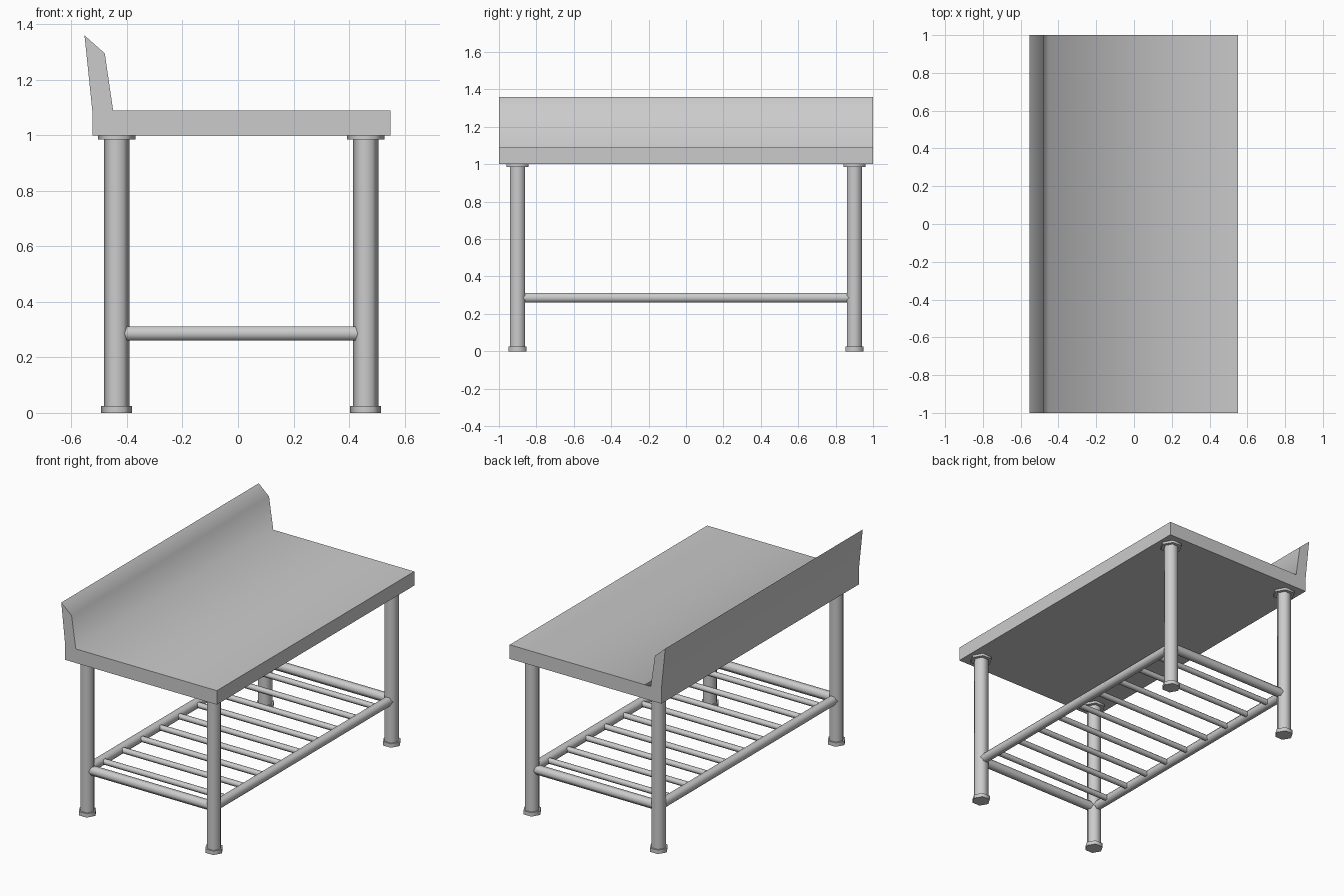
import bpy, bmesh, math
from mathutils import Vector, Matrix

if "Cube" in bpy.data.objects:
    bpy.data.objects.remove(bpy.data.objects["Cube"])

LEG_X = (-0.437, 0.46)
LEG_Y = 0.9
SHELF_Z = 0.286


def finish(name, bm, angle):
    bmesh.ops.recalc_face_normals(bm, faces=bm.faces)
    me = bpy.data.meshes.new(name)
    bm.to_mesh(me)
    bm.free()
    ob = bpy.data.objects.new(name, me)
    bpy.context.collection.objects.link(ob)
    bpy.ops.object.select_all(action='DESELECT')
    bpy.context.view_layer.objects.active = ob
    ob.select_set(True)
    bpy.ops.object.shade_smooth_by_angle(angle=math.radians(angle))
    return ob


def hex_bar(bm, a, b, r, spin=0.0):
    """Six-sided bar from a to b."""
    a, b = Vector(a), Vector(b)
    d = b - a
    rot = d.to_track_quat('Z', 'Y').to_matrix().to_4x4()
    m = Matrix.Translation((a + b) / 2) @ rot @ Matrix.Rotation(spin, 4, 'Z')
    bmesh.ops.create_cone(bm, cap_ends=True, segments=6, radius1=r, radius2=r,
                          depth=d.length, matrix=m)


# Worktop with raised back splash: one profile extruded along y
profile = [(0.55, 1.0), (0.55, 1.09), (-0.45, 1.09), (-0.48, 1.295),
           (-0.553, 1.36), (-0.525, 1.09), (-0.525, 1.0)]
bm = bmesh.new()
face = bm.faces.new([bm.verts.new((x, -1.0, z)) for x, z in profile])
ext = bmesh.ops.extrude_face_region(bm, geom=[face])
bmesh.ops.translate(bm, vec=(0, 2, 0),
                    verts=[v for v in ext['geom'] if isinstance(v, bmesh.types.BMVert)])
finish("worktop_with_splash", bm, 85)

# Legs with foot and mounting flange
for side, x in zip(("back", "front"), LEG_X):
    for end, y in (("left", -LEG_Y), ("right", LEG_Y)):
        for part, z0, z1, r in (("leg", 0.01, 0.995, 0.046),
                                ("foot", 0.0, 0.025, 0.056),
                                ("flange", 0.985, 1.0, 0.068)):
            bm = bmesh.new()
            # corners point along x
            hex_bar(bm, (x, y, z0), (x, y, z1), r, math.radians(30))
            # turn the ring so the widest span lies on x
            top = max(bm.verts, key=lambda v: v.co.x)
            ang = math.atan2(top.co.y - y, top.co.x - x)
            bmesh.ops.rotate(bm, verts=bm.verts, cent=(x, y, 0),
                             matrix=Matrix.Rotation(-ang, 3, 'Z'))
            finish(f"{side}_{end}_{part}", bm, 65)


def flat_bar(name, a, b, r):
    """Horizontal hex bar with flat faces on top and bottom."""
    bm = bmesh.new()
    hex_bar(bm, a, b, r)
    zmax = max(v.co.z for v in bm.verts)
    if zmax - a[2] > r * 0.95:
        bm.clear()
        hex_bar(bm, a, b, r, math.radians(30))
    finish(name, bm, 65)


# Lower shelf frame
for side, x in zip(("back", "front"), LEG_X):
    flat_bar(f"{side}_rail", (x, -LEG_Y, SHELF_Z), (x, LEG_Y, SHELF_Z), 0.03)
for end, y in (("left", -LEG_Y), ("right", LEG_Y)):
    flat_bar(f"{end}_rail", (LEG_X[0], y, SHELF_Z), (LEG_X[1], y, SHELF_Z), 0.03)

# Shelf slats
N = 9
for i in range(N):
    y = -0.76 + 1.52 * i / (N - 1)
    flat_bar(f"shelf_slat_{i + 1}", (LEG_X[0], y, SHELF_Z), (LEG_X[1], y, SHELF_Z), 0.018)
